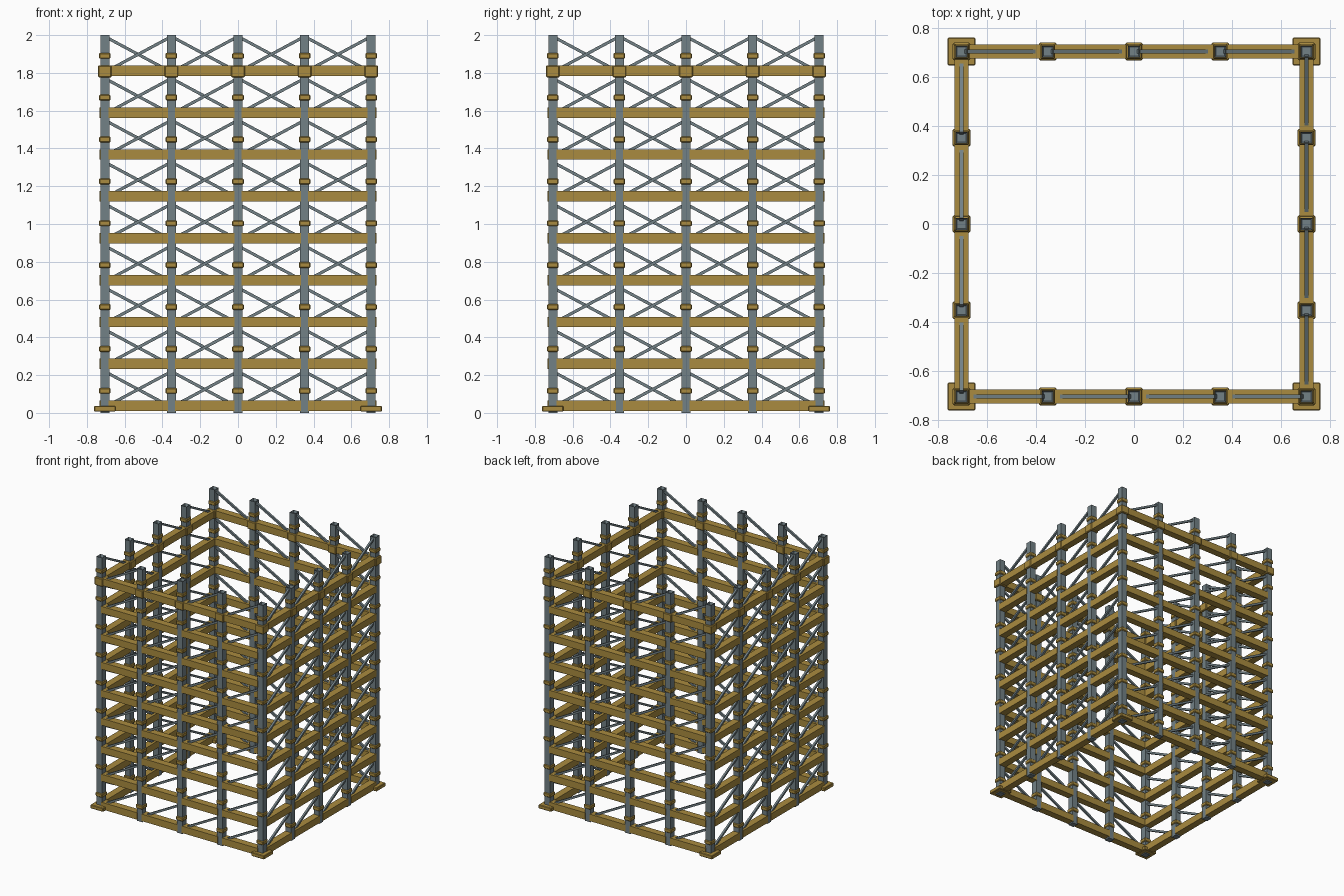
import bpy, bmesh, math
from mathutils import Matrix, Vector

if "Cube" in bpy.data.objects:
    bpy.data.objects.remove(bpy.data.objects["Cube"])

R = 0.705            # distance of each wall from the centre
BAY = R / 2          # spacing between posts
STEP = 0.2217        # storey height
LEVELS = 9


def material(name, color):
    m = bpy.data.materials.new(name)
    m.diffuse_color = (*color, 1)
    m.use_nodes = True
    m.node_tree.nodes["Principled BSDF"].inputs["Base Color"].default_value = m.diffuse_color
    return m


steel = material("grey steel", (0.17, 0.22, 0.24))
ochre = material("ochre paint", (0.40, 0.26, 0.05))


def add_box(bm, size, center, tilt=0.0):
    """Box on the front wall, optionally tilted within the wall plane."""
    mat = (Matrix.Translation(center) @ Matrix.Rotation(-tilt, 4, 'Y')
           @ Matrix.Diagonal((*size, 1)))
    return bmesh.ops.create_cube(bm, size=1, matrix=mat)["verts"]


def finish(name, bm, mat, bevel=0.0):
    """Repeat the front wall on all four sides and make the object."""
    geom = bm.verts[:] + bm.edges[:] + bm.faces[:]
    for k in (1, 2, 3):
        copy = bmesh.ops.duplicate(bm, geom=geom)["geom"]
        verts = [g for g in copy if isinstance(g, bmesh.types.BMVert)]
        bmesh.ops.rotate(bm, verts=verts, cent=(0, 0, 0),
                         matrix=Matrix.Rotation(k * math.pi / 2, 3, 'Z'))
    me = bpy.data.meshes.new(name)
    bm.to_mesh(me)
    bm.free()
    me.materials.append(mat)
    ob = bpy.data.objects.new(name, me)
    bpy.context.collection.objects.link(ob)
    if bevel:
        mod = ob.modifiers.new("chamfer", 'BEVEL')
        mod.width = bevel
        mod.segments = 1
    return ob


post_x = [-R + i * BAY for i in range(4)]      # last corner comes from the next wall
bay_x = [x + BAY / 2 for x in post_x]

# Upright posts with a recessed top
bm = bmesh.new()
for x in post_x:
    add_box(bm, (0.048, 0.048, 2.0), (x, -R, 1.0))
bm.normal_update()
tops = [f for f in bm.faces if f.normal.z > 0.9]
bmesh.ops.inset_individual(bm, faces=tops, thickness=0.008)
bmesh.ops.translate(bm, verts=[v for f in tops for v in f.verts], vec=(0, 0, -0.02))
finish("posts", bm, steel)

# Horizontal beams between the posts
bm = bmesh.new()
for k in range(LEVELS):
    for x in bay_x:
        add_box(bm, (BAY - 0.038, 0.056, 0.055), (x, -R, 0.038 + k * STEP))
finish("beams", bm, ochre)

# Small collars around the posts, one per storey
bm = bmesh.new()
for k in range(LEVELS):
    for x in post_x:
        add_box(bm, (0.061, 0.061, 0.031), (x, -R, 0.117 + k * STEP))
finish("collars", bm, ochre, 0.005)

# Larger collars at the top beam level
bm = bmesh.new()
for x in post_x:
    add_box(bm, (0.072, 0.072, 0.064), (x, -R, 1.808))
finish("top_collars", bm, ochre, 0.005)

# One diagonal brace in each bay
bm = bmesh.new()
rise = 0.173
length = math.hypot(BAY - 0.03, rise)
tilt = math.atan2(rise, BAY - 0.03)
for k in range(LEVELS):
    for x in bay_x:
        add_box(bm, (length, 0.016, 0.016),
                (x, -R, 0.038 + k * STEP + rise / 2), tilt)
finish("braces", bm, steel)

# Corner foot plates
bm = bmesh.new()
add_box(bm, (0.113, 0.113, 0.03), (-R, -R, 0.022))
finish("foot_plates", bm, ochre, 0.004)
